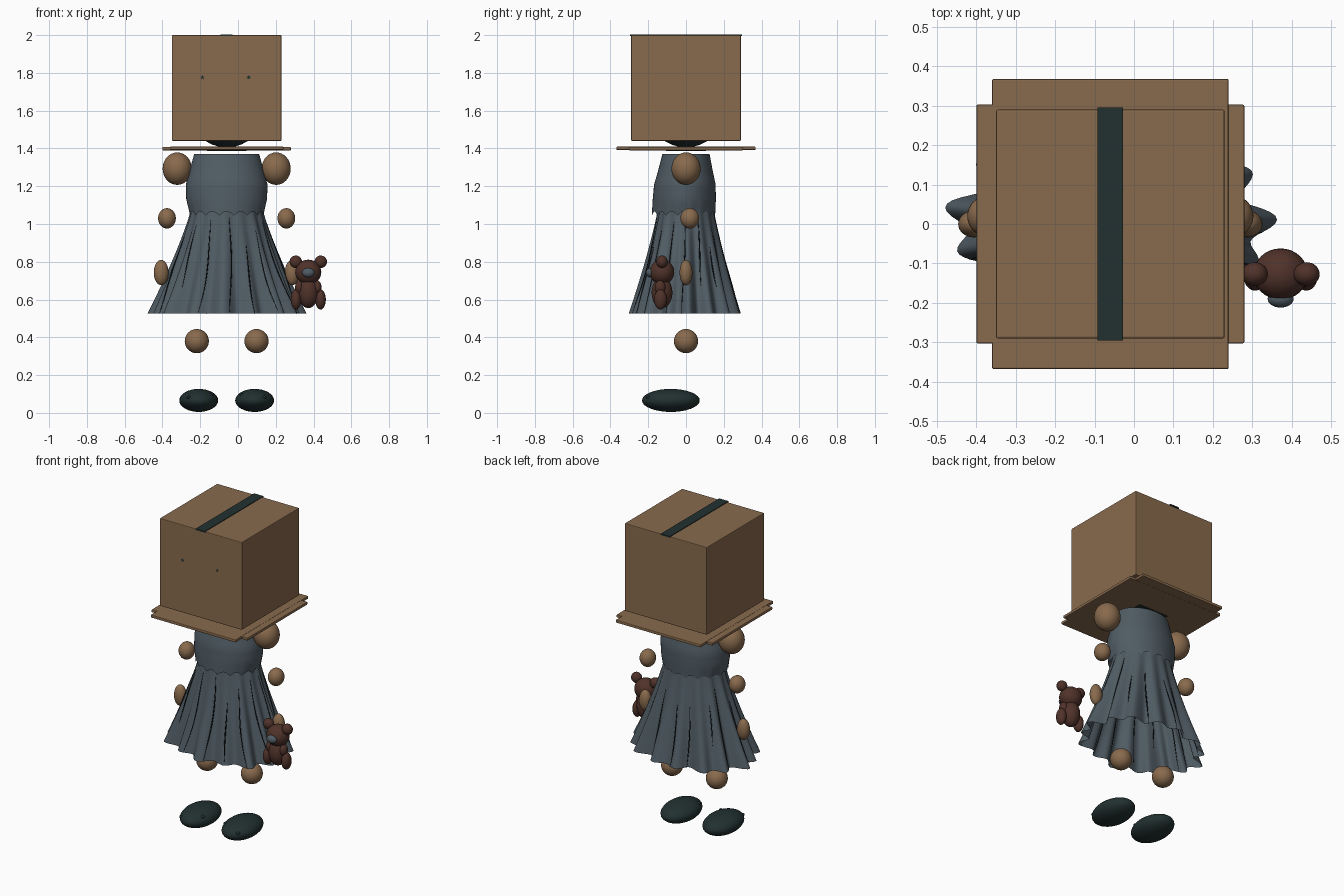
import bpy, bmesh, math, random
from mathutils import Vector

random.seed(4)
if "Cube" in bpy.data.objects:
    bpy.data.objects.remove(bpy.data.objects["Cube"], do_unlink=True)

CX = -0.06  # centre line of the figure


def material(name, rgb):
    m = bpy.data.materials.new(name)
    m.use_nodes = True
    m.diffuse_color = (*rgb, 1)
    m.node_tree.nodes["Principled BSDF"].inputs["Base Color"].default_value = (*rgb, 1)
    return m


TAN = material("cardboard tan", (0.25, 0.145, 0.074))
SLATE = material("slate cloth", (0.08, 0.107, 0.127))
DARK = material("dark teal", (0.016, 0.03, 0.03))
BROWN = material("plush brown", (0.08, 0.032, 0.023))
BLACK = material("crease black", (0.004, 0.005, 0.006))


def finish(bm, name, mat, smooth):
    me = bpy.data.meshes.new(name)
    bm.to_mesh(me)
    bm.free()
    me.materials.append(mat)
    for p in me.polygons:
        p.use_smooth = smooth
    ob = bpy.data.objects.new(name, me)
    bpy.context.collection.objects.link(ob)
    return ob


def ball(name, centre, radii, mat):
    bm = bmesh.new()
    bmesh.ops.create_uvsphere(bm, u_segments=32, v_segments=16, radius=1)
    bmesh.ops.scale(bm, vec=radii, verts=bm.verts)
    bmesh.ops.translate(bm, vec=centre, verts=bm.verts)
    return finish(bm, name, mat, True)


def block(name, low, high, mat, bevel=0.0):
    low, high = Vector(low), Vector(high)
    bm = bmesh.new()
    bmesh.ops.create_cube(bm, size=1)
    bmesh.ops.scale(bm, vec=high - low, verts=bm.verts)
    bmesh.ops.translate(bm, vec=(low + high) / 2, verts=bm.verts)
    ob = finish(bm, name, mat, False)
    if bevel:
        mod = ob.modifiers.new("soft edges", "BEVEL")
        mod.width = bevel
        mod.segments = 2
    return ob


def cloth(name, point, around, rows):
    """Open tube whose surface is point(angle, t), t running from top to hem."""
    bm = bmesh.new()
    rings = [[bm.verts.new(point(math.tau * i / around, j / rows)) for i in range(around)]
             for j in range(rows + 1)]
    for a, b in zip(rings, rings[1:]):
        for i in range(around):
            k = (i + 1) % around
            bm.faces.new((a[i], b[i], b[k], a[k]))
    return finish(bm, name, SLATE, True)


# Cardboard box head with tape and star eyes
block("box", (-0.35, -0.29, 1.44), (0.23, 0.29, 2.0), TAN, 0.004)
block("box_tape", (-0.093, -0.296, 1.996), (-0.028, 0.296, 2.004), DARK)
ball("head", (CX, 0, 1.605), (0.2, 0.2, 0.2), DARK)
for side, x in (("right", -0.188), ("left", 0.057)):
    bm = bmesh.new()
    pts = []
    for i in range(10):
        r = 0.006 if i % 2 else 0.013
        a = math.tau * i / 10 + math.pi / 2
        pts.append(bm.verts.new((x + r * math.cos(a), -0.292, 1.776 + r * math.sin(a))))
    bm.faces.new(pts)
    finish(bm, side + "_star_eye", DARK, False)

# Opened flaps around the box mouth
block("side_flaps", (-0.40, -0.303, 1.39), (0.28, 0.303, 1.408), TAN, 0.004)
block("front_back_flaps", (-0.36, -0.368, 1.392), (0.24, 0.368, 1.41), TAN, 0.004)
block("neck_opening", (CX - 0.105, -0.105, 1.387), (CX + 0.105, 0.105, 1.392), DARK)


# Dress bodice with a scalloped hem
BODICE = ((0.0, 0.172, 0.125), (0.25, 0.195, 0.143), (0.5, 0.216, 0.163),
          (0.75, 0.214, 0.167), (1.0, 0.198, 0.168))


def bodice_point(a, t):
    i = min(int(t * 4), 3)
    f = t * 4 - i
    rx = BODICE[i][1] * (1 - f) + BODICE[i + 1][1] * f
    ry = BODICE[i][2] * (1 - f) + BODICE[i + 1][2] * f
    z = 1.37 - 0.325 * t + 0.022 * t ** 4 * abs(math.cos(8 * a))
    return (CX + rx * math.cos(a), ry * math.sin(a) - 0.012 * t, z)


cloth("bodice", bodice_point, 96, 12)


# Pleated skirt
def skirt_point(a, t, lift=0.0):
    folds = math.sin(15 * a + 0.8) + 0.5 * math.sin(8 * a + 2)
    flare = t ** 1.15
    grow = 1 + (0.015 + 0.065 * t) * folds + lift
    rx = 0.185 + 0.197 * flare
    ry = 0.145 + 0.127 * flare
    return (CX + rx * grow * math.cos(a), ry * grow * math.sin(a), 1.085 - 0.56 * t)


cloth("skirt", skirt_point, 180, 16)

# Thin dark crease lines running down the skirt
for n in range(16):
    angle = math.tau * (n + random.uniform(-0.25, 0.25)) / 16
    start, end = random.uniform(0.08, 0.4), random.choice((0.75, 1.0, 1.0))
    cu = bpy.data.curves.new("skirt_crease", "CURVE")
    cu.dimensions = "3D"
    cu.bevel_depth = 0.0028
    cu.bevel_resolution = 0
    sp = cu.splines.new("POLY")
    sp.points.add(14)
    for i, p in enumerate(sp.points):
        t = start + (end - start) * i / 14
        p.co = (*skirt_point(angle + 0.03 * math.sin(5 * t + n), t, 0.002), 1)
        p.radius = 0.3 + math.sin(math.pi * i / 14)
    cu.materials.append(BLACK)
    bpy.context.collection.objects.link(bpy.data.objects.new("skirt_crease", cu))

# Floating joints, hands and shoes, mirrored about the centre line
for side, s in (("right", -1), ("left", 1)):
    ball(side + "_shoulder", (CX + s * 0.262, 0, 1.293), (0.077, 0.077, 0.086), TAN)
    ball(side + "_elbow", (CX + s * 0.316, 0.02, 1.03), (0.047, 0.05, 0.054), TAN)
    ball(side + "_hand", (CX + s * 0.347, 0, 0.743), (0.039, 0.034, 0.067), TAN)
    ball(side + "_knee", (CX + s * 0.158, 0, 0.38), (0.064, 0.064, 0.064), TAN)
    ball(side + "_shoe", (CX + s * 0.148, -0.08, 0.066), (0.103, 0.153, 0.061), DARK)
    ball(side + "_shoe_outer_stud", (CX + s * 0.2, -0.2, 0.083), (0.012, 0.012, 0.008), DARK)
    ball(side + "_shoe_inner_stud", (CX + s * 0.08, -0.155, 0.098), (0.012, 0.012, 0.008), DARK)

# Toy bear held beside the left hand
BX, BY = 0.372, -0.127
ball("bear_head", (BX, BY, 0.745), (0.069, 0.065, 0.066), BROWN)
ball("bear_muzzle", (BX, BY - 0.063, 0.742), (0.033, 0.022, 0.025), SLATE)
ball("bear_body", (BX, BY, 0.637), (0.054, 0.055, 0.082), BROWN)
for side, s in (("right", -1), ("left", 1)):
    ball("bear_" + side + "_ear", (BX + s * 0.066, BY, 0.8), (0.033, 0.03, 0.033), BROWN)
    ball("bear_" + side + "_arm", (BX + s * 0.048, BY - 0.01, 0.665), (0.022, 0.028, 0.036), BROWN)
    ball("bear_" + side + "_leg", (BX + s * 0.065, BY - 0.008, 0.6), (0.028, 0.034, 0.053), BROWN)
